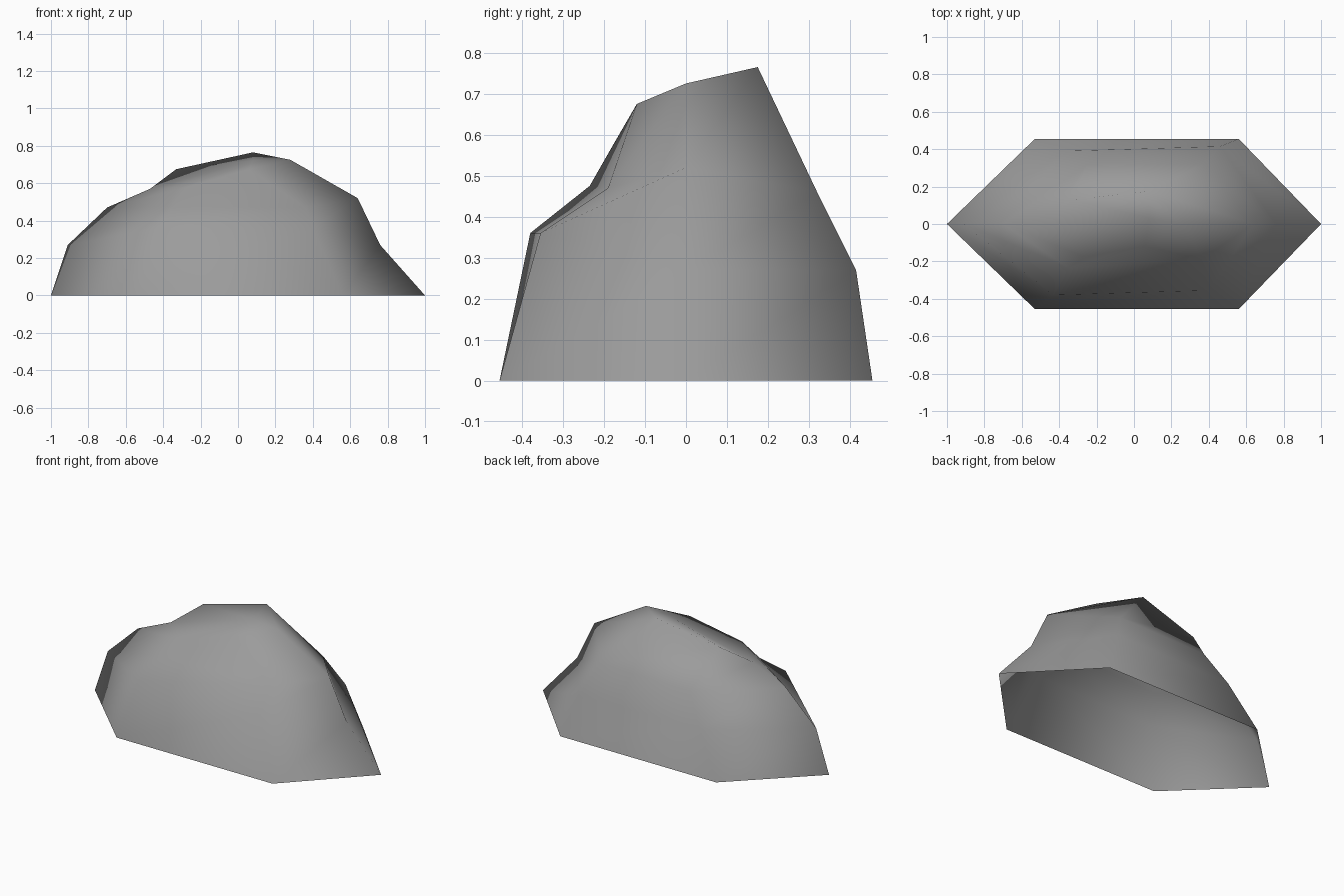
import bpy
import bmesh

cube = bpy.data.objects.get("Cube")
if cube:
    bpy.data.objects.remove(cube, do_unlink=True)

# Stone material
stone = bpy.data.materials.new("stone_grey")
stone.use_nodes = True
GREY = (0.33, 0.33, 0.33, 1)
stone.diffuse_color = GREY
stone.node_tree.nodes["Principled BSDF"].inputs["Base Color"].default_value = GREY

# Hexagonal cross-sections from the ground up:
# right end, front pair, left end, back pair
RINGS = [
    [(-1, 0, 0), (-.53, -.455, 0), (.56, -.455, 0),
     (1, 0, 0), (.56, .455, 0), (-.53, .455, 0)],
    [(-.91, 0, .27), (-.43, -.38, .36), (.4, -.355, .36),
     (.76, 0, .27), (.46, .415, .27), (-.37, .39, .27)],
    [(-.7, 0, .47), (-.35, -.235, .475), (.36, -.19, .47),
     (.64, 0, .52), (.37, .32, .46), (-.25, .32, .45)],
    [(-.47, 0, .57), (-.27, -.175, .58), (.06, -.12, .675),
     (.28, 0, .725), (.08, .175, .765), (-.33, .13, .675)],
]
CROWN = (.08, .03, .722)

bm = bmesh.new()
rings = [[bm.verts.new(p) for p in ring] for ring in RINGS]

# Sides, left open underneath
for low, high in zip(rings, rings[1:]):
    for i in range(6):
        j = (i + 1) % 6
        bm.faces.new((low[i], low[j], high[j], high[i]))

# Sloping crown
crown = bm.verts.new(CROWN)
top = rings[-1]
for i in range(6):
    bm.faces.new((top[i], top[(i + 1) % 6], crown))

for face in bm.faces:
    face.smooth = True

mesh = bpy.data.meshes.new("boulder")
bm.to_mesh(mesh)
bm.free()
mesh.materials.append(stone)
boulder = bpy.data.objects.new("boulder", mesh)
bpy.context.collection.objects.link(boulder)
